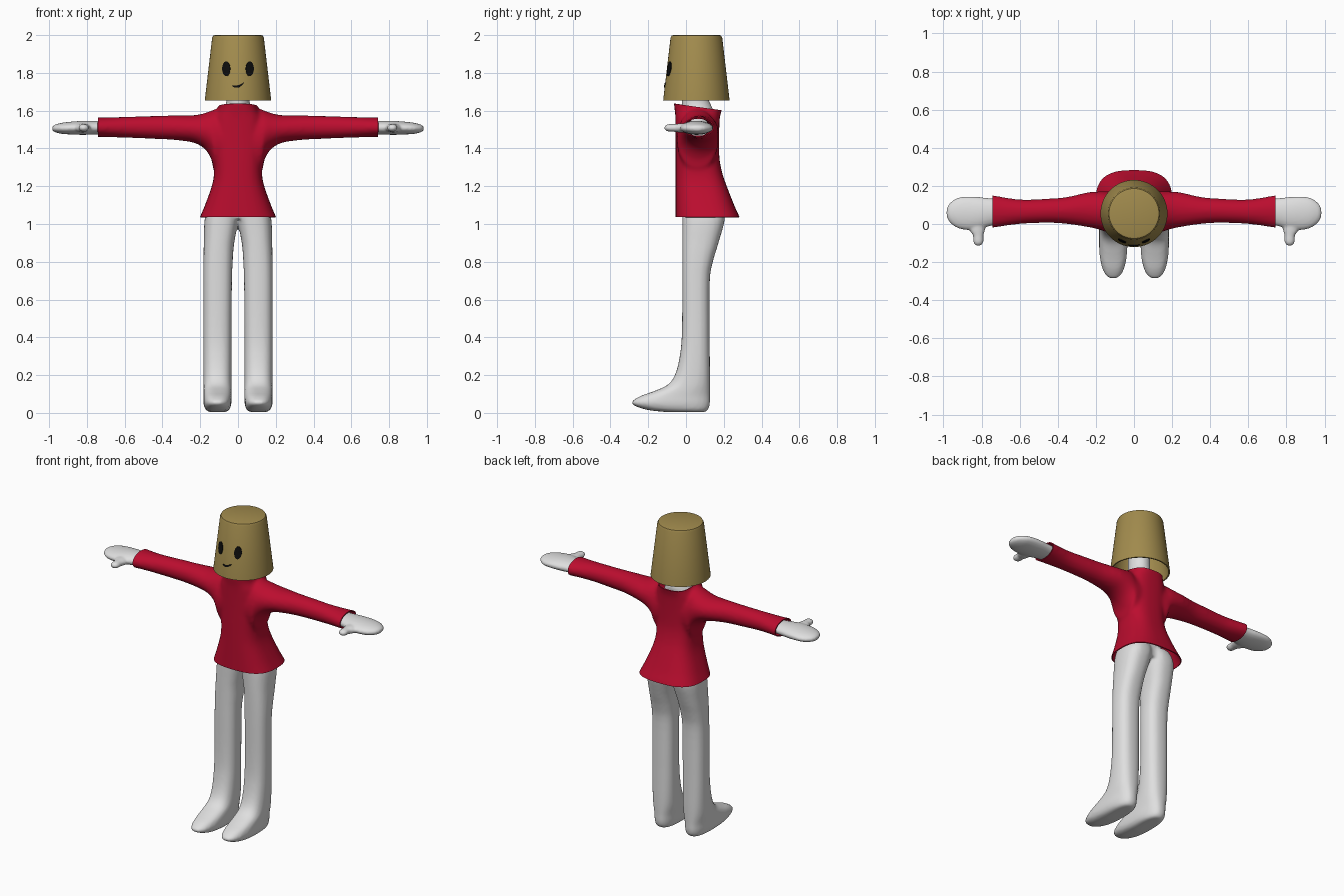
import bpy, bmesh, math
from mathutils import Vector

if "Cube" in bpy.data.objects:
    bpy.data.objects.remove(bpy.data.objects["Cube"])

def material(name, rgb):
    m = bpy.data.materials.new(name)
    m.diffuse_color = (*rgb, 1)
    m.use_nodes = True
    m.node_tree.nodes["Principled BSDF"].inputs["Base Color"].default_value = m.diffuse_color
    return m

RED = material("red cloth", (0.50, 0.004, 0.028))
WHITE = material("off white", (0.74, 0.74, 0.74))
GOLD = material("tan gold", (0.36, 0.26, 0.075))
BLACK = material("black", (0.004, 0.004, 0.004))

def make_object(name, bm, mat):
    bmesh.ops.recalc_face_normals(bm, faces=bm.faces[:])
    me = bpy.data.meshes.new(name)
    bm.to_mesh(me)
    bm.free()
    me.materials.append(mat)
    ob = bpy.data.objects.new(name, me)
    bpy.context.collection.objects.link(ob)
    return ob

def catmull(rows, steps=4):
    out = []
    for i in range(len(rows) - 1):
        p = [rows[max(i - 1, 0)], rows[i], rows[i + 1], rows[min(i + 2, len(rows) - 1)]]
        for s in range(steps):
            t = s / steps
            out.append([0.5 * (2 * b + (c - a) * t + (2 * a - 5 * b + 4 * c - d) * t * t
                               + (3 * b - a - 3 * c + d) * t ** 3) for a, b, c, d in zip(*p)])
    return out + [list(rows[-1])]

def loft(bm, rows, axis, side=1, power=2.0, n=36):
    """Rows are (position, a_low, a_high, b_low, b_high) along the axis."""
    a_ax, b_ax = {0: (2, 1), 1: (0, 2), 2: (0, 1)}[axis]
    rings = []
    for pos, a0, a1, b0, b1 in catmull(rows):
        ring = []
        for k in range(n):
            t = 2 * math.pi * k / n
            c, s = math.cos(t), math.sin(t)
            v = Vector()
            v[axis] = pos
            v[a_ax] = (a0 + a1) / 2 + (a1 - a0) / 2 * math.copysign(abs(c) ** (2 / power), c)
            v[b_ax] = (b0 + b1) / 2 + (b1 - b0) / 2 * math.copysign(abs(s) ** (2 / power), s)
            v.x *= side
            ring.append(bm.verts.new(v))
        rings.append(ring)
    faces = [bm.faces.new(rings[0]), bm.faces.new(rings[-1])]
    for r, q in zip(rings, rings[1:]):
        for k in range(n):
            faces.append(bm.faces.new((r[k], r[(k + 1) % n], q[(k + 1) % n], q[k])))
    bmesh.ops.recalc_face_normals(bm, faces=faces)

def fuse(ob, voxel, iterations):
    """Merge the overlapping lofts into one smooth skin."""
    r = ob.modifiers.new("fuse", 'REMESH')
    r.mode, r.voxel_size = 'VOXEL', voxel
    s = ob.modifiers.new("relax", 'SMOOTH')
    s.factor, s.iterations = 0.5, iterations
    apply_modifiers(ob)

def apply_modifiers(ob):
    dg = bpy.context.evaluated_depsgraph_get()
    me = bpy.data.meshes.new_from_object(ob.evaluated_get(dg))
    ob.modifiers.clear()
    ob.data = me

def shade(ob, angle=50):
    bpy.ops.object.select_all(action='DESELECT')
    ob.select_set(True)
    bpy.context.view_layer.objects.active = ob
    bpy.ops.object.shade_smooth_by_angle(angle=math.radians(angle))

# Body: legs with feet, hips, torso and neck
leg = [(0.004, .065, .15, -.10, .10), (.018, .045, .172, -.215, .118), (.05, .035, .183, -.288, .127),
       (.085, .034, .183, -.25, .127), (.115, .034, .183, -.17, .127), (.15, .034, .183, -.095, .127),
       (.21, .034, .183, -.055, .127), (.32, .034, .183, -.03, .126), (.45, .034, .183, -.021, .125),
       (.70, .032, .183, -.02, .126), (.80, .028, .183, -.02, .142), (.90, .02, .181, -.02, .172),
       (1.03, -.005, .176, -.02, .206), (1.10, -.01, .15, -.02, .19)]
torso = [(1.03, -.14, .14, 0, .185), (1.2, -.11, .11, -.02, .17), (1.3, -.10, .10, -.02, .155),
         (1.45, -.11, .11, -.02, .14), (1.56, -.10, .10, -.02, .14), (1.60, -.075, .075, -.02, .145),
         (1.64, -.063, .063, -.023, .128), (1.68, -.061, .061, -.023, .115), (1.80, -.06, .06, -.023, .115)]
bm = bmesh.new()
for side in (1, -1):
    loft(bm, leg, 2, side, 2.5)
loft(bm, torso, 2)
body = make_object("body_and_legs", bm, WHITE)
fuse(body, 0.010, 5)
shade(body)

# Hands: mitten palms with thumbs
palm = [(.70, 1.475, 1.545, 0, .13), (.76, 1.474, 1.546, -.012, .135), (.82, 1.472, 1.546, -.03, .142),
        (.88, 1.474, 1.542, -.031, .144), (.93, 1.477, 1.536, -.019, .135),
        (.968, 1.486, 1.526, .01, .108), (.983, 1.497, 1.515, .04, .08)]
thumb = [(.03, .775, .865, 1.482, 1.534), (-.03, .782, .862, 1.484, 1.532), (-.06, .79, .845, 1.488, 1.53),
         (-.09, .79, .843, 1.489, 1.529), (-.107, .797, .837, 1.495, 1.523), (-.114, .81, .824, 1.503, 1.515)]
for side, label in ((1, "left"), (-1, "right")):
    bm = bmesh.new()
    loft(bm, palm, 0, side)
    loft(bm, thumb, 1, side)
    hand = make_object(label + "_hand", bm, WHITE)
    fuse(hand, 0.007, 3)
    shade(hand)

# Shirt: flared torso and sleeves fused, then cut open at hem, cuffs and collar
trunk = [(.98, -.225, .225, -.055, .302), (1.04, -.20, .20, -.055, .282), (1.10, -.175, .175, -.055, .255),
         (1.20, -.139, .139, -.055, .216), (1.27, -.127, .127, -.055, .192), (1.35, -.13, .13, -.055, .177),
         (1.45, -.14, .14, -.055, .175), (1.55, -.13, .13, -.056, .178), (1.59, -.114, .114, -.058, .185),
         (1.62, -.104, .104, -.062, .193), (1.70, -.110, .110, -.07, .20)]
sleeve = [(.80, 1.458, 1.566, -.03, .162), (.74, 1.461, 1.563, -.02, .151), (.60, 1.457, 1.567, 0, .129),
          (.45, 1.451, 1.572, .006, .133), (.35, 1.446, 1.574, 0, .142), (.25, 1.434, 1.575, -.015, .165),
          (.20, 1.415, 1.581, -.025, .17), (.165, 1.385, 1.591, -.035, .171), (.14, 1.34, 1.60, -.045, .171),
          (.122, 1.28, 1.607, -.048, .17), (.05, 1.28, 1.61, -.045, .165)]
bm = bmesh.new()
loft(bm, trunk, 2, 1, 2.8)
for side in (1, -1):
    loft(bm, sleeve, 0, side)
shirt = make_object("shirt", bm, RED)
fuse(shirt, 0.011, 6)
bm = bmesh.new()
bm.from_mesh(shirt.data)
cuts = [((0, 0, 1.037), (0, 0, -1)), ((.742, 0, 0), (1, 0, 0)), ((-.742, 0, 0), (-1, 0, 0)),
        ((0, -.065, 1.637), (0, .137, 1))]
for co, no in cuts:
    bmesh.ops.bisect_plane(bm, geom=bm.verts[:] + bm.edges[:] + bm.faces[:], dist=1e-5,
                           plane_co=co, plane_no=no, clear_outer=True)
bm.to_mesh(shirt.data)
bm.free()
sol = shirt.modifiers.new("cloth", 'SOLIDIFY')
sol.thickness, sol.offset = 0.006, -1
apply_modifiers(shirt)
shade(shirt)

# Bucket head: hollow, open at the bottom
CY = 0.055
profile = [(0, 2.0), (.122, 2.0), (.131, 1.997), (.137, 1.985), (.176, 1.653), (.168, 1.653), (.128, 1.975), (0, 1.975)]
bm = bmesh.new()
verts = [bm.verts.new((r, CY, z)) for r, z in profile]
edges = [bm.edges.new(p) for p in zip(verts, verts[1:])]
bmesh.ops.spin(bm, geom=verts + edges, cent=(0, CY, 0), axis=(0, 0, 1), angle=2 * math.pi, steps=64)
bmesh.ops.remove_doubles(bm, verts=bm.verts[:], dist=1e-4)
shade(make_object("bucket_head", bm, GOLD), 35)

# Face: thin plates wrapped on the bucket
def on_bucket(x, z, lift=0.004):
    r = .137 + (1.985 - z) / .332 * .039 + lift
    return (x, CY - math.sqrt(r * r - x * x), z)

def plate(name, bm):
    ob = make_object(name, bm, BLACK)
    if sum(f.normal.y for f in ob.data.polygons) > 0:
        ob.data.flip_normals()
    s = ob.modifiers.new("thickness", 'SOLIDIFY')
    s.thickness, s.offset = 0.005, -1
    apply_modifiers(ob)

for side, label in ((1, "left"), (-1, "right")):
    bm = bmesh.new()
    mid = bm.verts.new(on_bucket(side * .063, 1.822))
    ring = [bm.verts.new(on_bucket(side * .063 + .021 * math.cos(t), 1.822 + .039 * math.sin(t)))
            for t in (2 * math.pi * k / 28 for k in range(28))]
    for k in range(28):
        bm.faces.new((mid, ring[k], ring[(k + 1) % 28]))
    plate(label + "_eye", bm)

# Lopsided smile
bm = bmesh.new()
pairs = []
for k in range(13):
    t = k / 6 - 1
    z = 1.729 + .008 * t + .011 * t * t
    w = .001 + .005 * math.sqrt(max(0, 1 - t * t))
    pairs.append([bm.verts.new(on_bucket(.031 * t, z + d)) for d in (w, -w)])
for p, q in zip(pairs, pairs[1:]):
    bm.faces.new((p[0], p[1], q[1], q[0]))
plate("mouth", bm)
